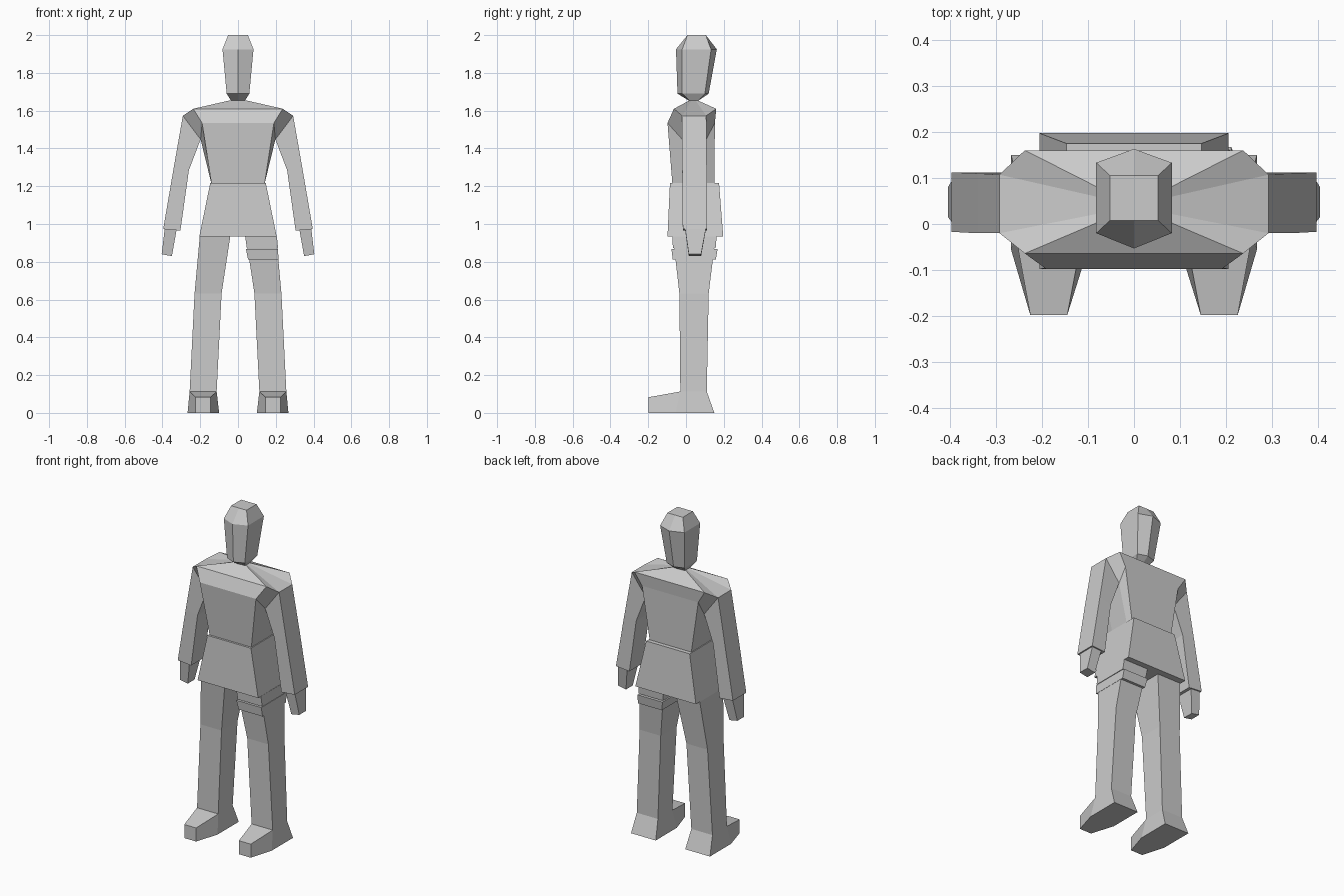
import bpy, bmesh


def loft(name, rings, mirror=False):
    """Skin a list of equal-length point rings, cap both ends, flat shaded."""
    bm = bmesh.new()
    loops = [[bm.verts.new(p) for p in ring] for ring in rings]
    n = len(loops[0])
    for a, b in zip(loops, loops[1:]):
        for i in range(n):
            j = (i + 1) % n
            bm.faces.new((a[i], a[j], b[j], b[i]))
    bm.faces.new(loops[0])
    bm.faces.new(loops[-1])
    bmesh.ops.recalc_face_normals(bm, faces=bm.faces)
    mesh = bpy.data.meshes.new(name)
    bm.to_mesh(mesh)
    bm.free()
    obj = bpy.data.objects.new(name, mesh)
    bpy.context.collection.objects.link(obj)
    if mirror:
        obj.modifiers.new("Mirror", 'MIRROR').use_mirror_merge = False
    return obj


def box_ring(x0, x1, y0, y1, z0, z1=None):
    """Rectangle ring; z0 is the height at x0, z1 the height at x1."""
    z1 = z0 if z1 is None else z1
    return [(x0, y0, z0), (x1, y0, z1), (x1, y1, z1), (x0, y1, z0)]


def sym_ring(half):
    """Complete a ring from its +x half, listed front to back."""
    return half + [(-x, y, z) for x, y, z in reversed(half)]


def head_ring(z, w, tip_f, side_f, side_b, tip_b):
    return [(0, tip_f, z), (w, side_f, z), (w, side_b, z),
            (0, tip_b, z), (-w, side_b, z), (-w, side_f, z)]


# Head: six-sided, with a flat square crown and a tapered neck
loft("head", [
    head_ring(1.65, 0.035, 0.02, 0.02, 0.06, 0.06),
    head_ring(1.69, 0.06, -0.045, -0.02, 0.10, 0.12),
    head_ring(1.925, 0.082, -0.053, -0.02, 0.133, 0.163),
    head_ring(2.0, 0.052, 0.008, 0.008, 0.105, 0.105),
])

# Jacket upper body: waist, armpits, shoulders, neck
loft("torso", [sym_ring(h) for h in (
    [(0.14, -0.072, 1.21), (0.14, -0.02, 1.21), (0.14, 0.105, 1.21), (0.14, 0.15, 1.21)],
    [(0.19, -0.098, 1.535), (0.198, -0.02, 1.448), (0.198, 0.107, 1.448), (0.19, 0.153, 1.535)],
    [(0.237, -0.064, 1.61), (0.292, -0.02, 1.573), (0.292, 0.107, 1.573), (0.237, 0.16, 1.61)],
    [(0.04, 0.02, 1.655), (0.04, 0.03, 1.655), (0.04, 0.05, 1.655), (0.04, 0.06, 1.655)],
)])

# Jacket skirt
loft("jacket_skirt", [
    box_ring(-0.205, 0.205, -0.098, 0.197, 0.933),
    box_ring(-0.147, 0.147, -0.085, 0.175, 1.217),
])

# Sleeves and hands
loft("sleeve", [
    box_ring(0.198, 0.292, -0.02, 0.107, 1.448, 1.573),
    box_ring(0.26, 0.34, -0.02, 0.11, 1.285, 1.30),
    box_ring(0.305, 0.396, -0.017, 0.112, 0.965, 0.973),
], mirror=True)
loft("hand", [
    box_ring(0.325, 0.388, -0.005, 0.105, 0.97, 0.975),
    box_ring(0.35, 0.404, 0.015, 0.08, 0.83, 0.84),
], mirror=True)

# Trouser legs
loft("leg", [
    box_ring(0.04, 0.202, -0.07, 0.158, 0.94),
    box_ring(0.087, 0.23, -0.035, 0.12, 0.632),
    box_ring(0.113, 0.256, -0.03, 0.11, 0.113),
], mirror=True)

# Shoes: toe, ankle and heel sections along y
loft("shoe", [
    [(0.145, -0.198, 0), (0.225, -0.198, 0), (0.225, -0.198, 0.083), (0.145, -0.198, 0.083)],
    [(0.10, -0.055, 0), (0.267, -0.055, 0), (0.256, -0.03, 0.113), (0.113, -0.03, 0.113)],
    [(0.10, 0.15, 0), (0.267, 0.15, 0), (0.256, 0.11, 0.113), (0.113, 0.11, 0.113)],
], mirror=True)

# Two thigh straps on one leg
loft("upper_thigh_strap", [
    box_ring(0.047, 0.212, -0.069, 0.157, 0.872),
    box_ring(0.038, 0.206, -0.073, 0.162, 0.934),
])
loft("lower_thigh_strap", [
    box_ring(0.053, 0.215, -0.07, 0.158, 0.812),
    box_ring(0.042, 0.211, -0.077, 0.167, 0.868),
])
